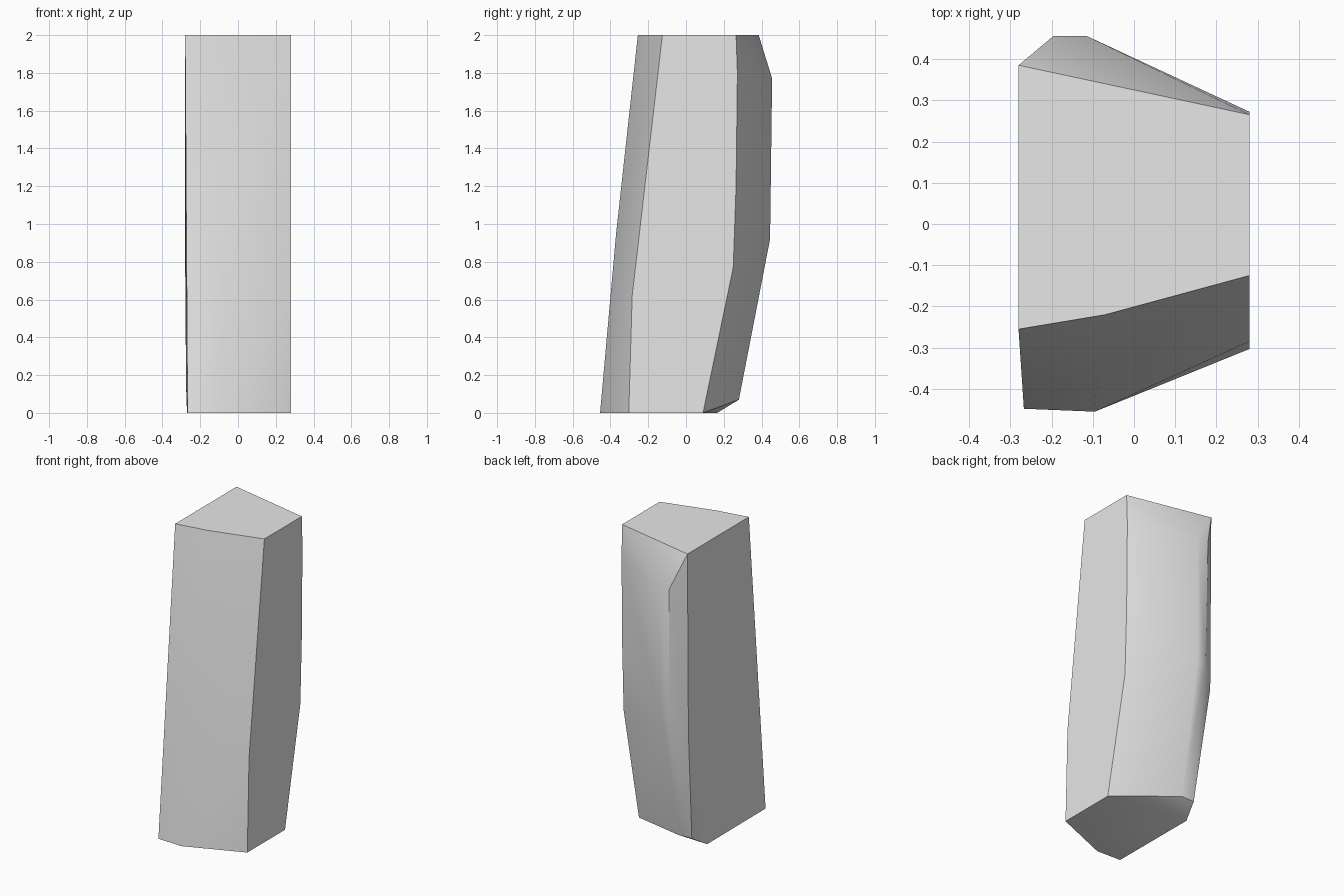
import bpy
import bmesh
import math

# Remove the default cube
default_cube = bpy.data.objects.get("Cube")
if default_cube:
    bpy.data.objects.remove(default_cube, do_unlink=True)


def make_material(name, colour):
    material = bpy.data.materials.new(name)
    material.use_nodes = True
    material.diffuse_color = colour
    material.node_tree.nodes["Principled BSDF"].inputs["Base Color"].default_value = colour
    return material


# Long edges of the leaning pillar, each listed from top to bottom as (x, y, z)
edges = {
    "front_left": [(-.28, -.255, 2), (-.267, -.448, 0)],
    "front_middle": [(-.07, -.22, 2), (-.09, -.37, .95), (-.095, -.455, 0)],
    "front_right": [(.28, -.125, 2), (.28, -.285, .62), (.28, -.303, 0)],
    "back_right": [(.28, .265, 2), (.28, .272, 1.8), (.28, .265, 1.2),
                   (.28, .25, .77), (.28, .09, 0)],
    "back_ridge": [(-.115, .456, 1.77), (-.12, .445, .92), (-.14, .28, .07)],
    "chamfer": [(-.195, .456, 1.77), (-.185, .445, .92), (-.235, .275, .07)],
    "back_left": [(-.28, .385, 2), (-.28, .375, .82), (-.275, .2, .14), (-.27, .165, 0)],
}

# Wrap the edges in one faceted convex block
bm = bmesh.new()
for points in edges.values():
    for point in points:
        bm.verts.new(point)
hull = bmesh.ops.convex_hull(bm, input=bm.verts[:])
unused = set(hull["geom_interior"]) | set(hull["geom_unused"])
bmesh.ops.delete(bm, geom=[v for v in unused if isinstance(v, bmesh.types.BMVert)],
                 context="VERTS")

# Merge the flat caps into single faces
bmesh.ops.dissolve_limit(bm, angle_limit=math.radians(1),
                         verts=bm.verts[:], edges=bm.edges[:])
bmesh.ops.recalc_face_normals(bm, faces=bm.faces[:])

mesh = bpy.data.meshes.new("stone_pillar")
bm.to_mesh(mesh)
bm.free()
mesh.materials.append(make_material("light grey stone", (.8, .8, .8, 1)))
pillar = bpy.data.objects.new("stone_pillar", mesh)
bpy.context.collection.objects.link(pillar)

# Soft shading across gentle bends, crisp corners elsewhere
bpy.ops.object.select_all(action="DESELECT")
pillar.select_set(True)
bpy.context.view_layer.objects.active = pillar
bpy.ops.object.shade_smooth_by_angle(angle=math.radians(30))
